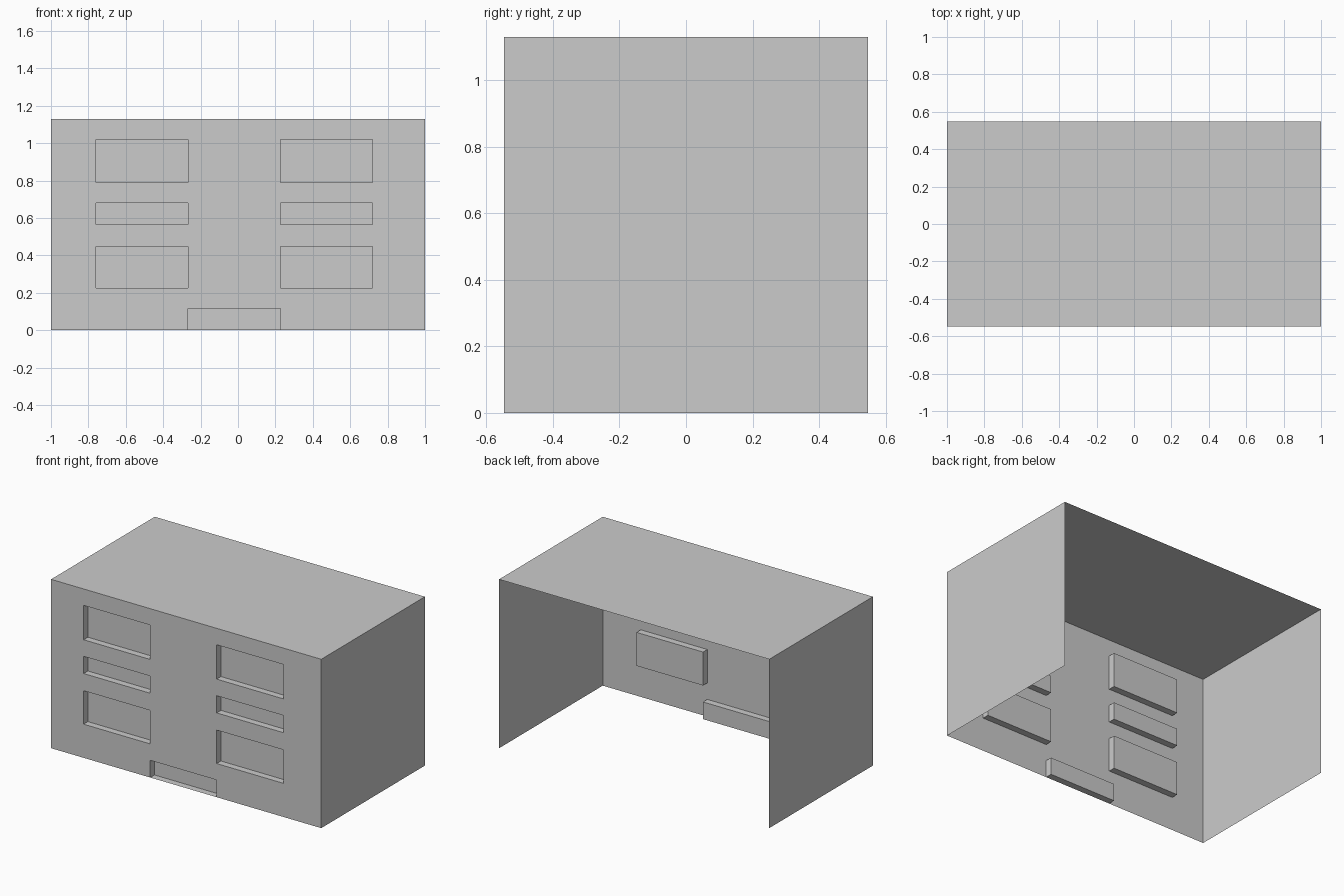
import bpy, bmesh

if "Cube" in bpy.data.objects:
    bpy.data.objects.remove(bpy.data.objects["Cube"])

W, D, H = 1.0, 0.548, 1.13      # half width, half depth, height
RECESS = 0.045                  # depth of windows and door

XS = [-W, -0.759, -0.266, 0.226, 0.719, W]
ZS = [0, 0.115, 0.225, 0.449, 0.564, 0.679, 0.79, 1.02, H]
OPENINGS = {(c, r) for c in (1, 3) for r in (2, 4, 6)} | {(2, 0)}


def finish(name, bm):
    bmesh.ops.remove_doubles(bm, verts=bm.verts[:], dist=1e-5)
    mesh = bpy.data.meshes.new(name)
    bm.to_mesh(mesh)
    bm.free()
    obj = bpy.data.objects.new(name, mesh)
    bpy.context.collection.objects.link(obj)


def quad(bm, *points):
    return bm.faces.new([bm.verts.new(p) for p in points])


# Front wall: a grid of panels, with the opening cells pushed inward
bm = bmesh.new()
for c, (x0, x1) in enumerate(zip(XS, XS[1:])):
    for r, (z0, z1) in enumerate(zip(ZS, ZS[1:])):
        outer = [(x0, -D, z0), (x1, -D, z0), (x1, -D, z1), (x0, -D, z1)]
        if (c, r) not in OPENINGS:
            quad(bm, *outer)
            continue
        inner = [(x, y + RECESS, z) for x, y, z in outer]
        quad(bm, *inner)
        for i in range(4):
            j = (i + 1) % 4
            quad(bm, outer[i], outer[j], inner[j], inner[i])
finish("front_wall", bm)

# Thin side walls and flat roof; the back and underside stay open
for name, x, s in (("left_wall", -W, -1), ("right_wall", W, 1)):
    bm = bmesh.new()
    quad(bm, (x, -D * s, 0), (x, D * s, 0), (x, D * s, H), (x, -D * s, H))
    finish(name, bm)

bm = bmesh.new()
quad(bm, (-W, -D, H), (W, -D, H), (W, D, H), (-W, D, H))
finish("roof", bm)
